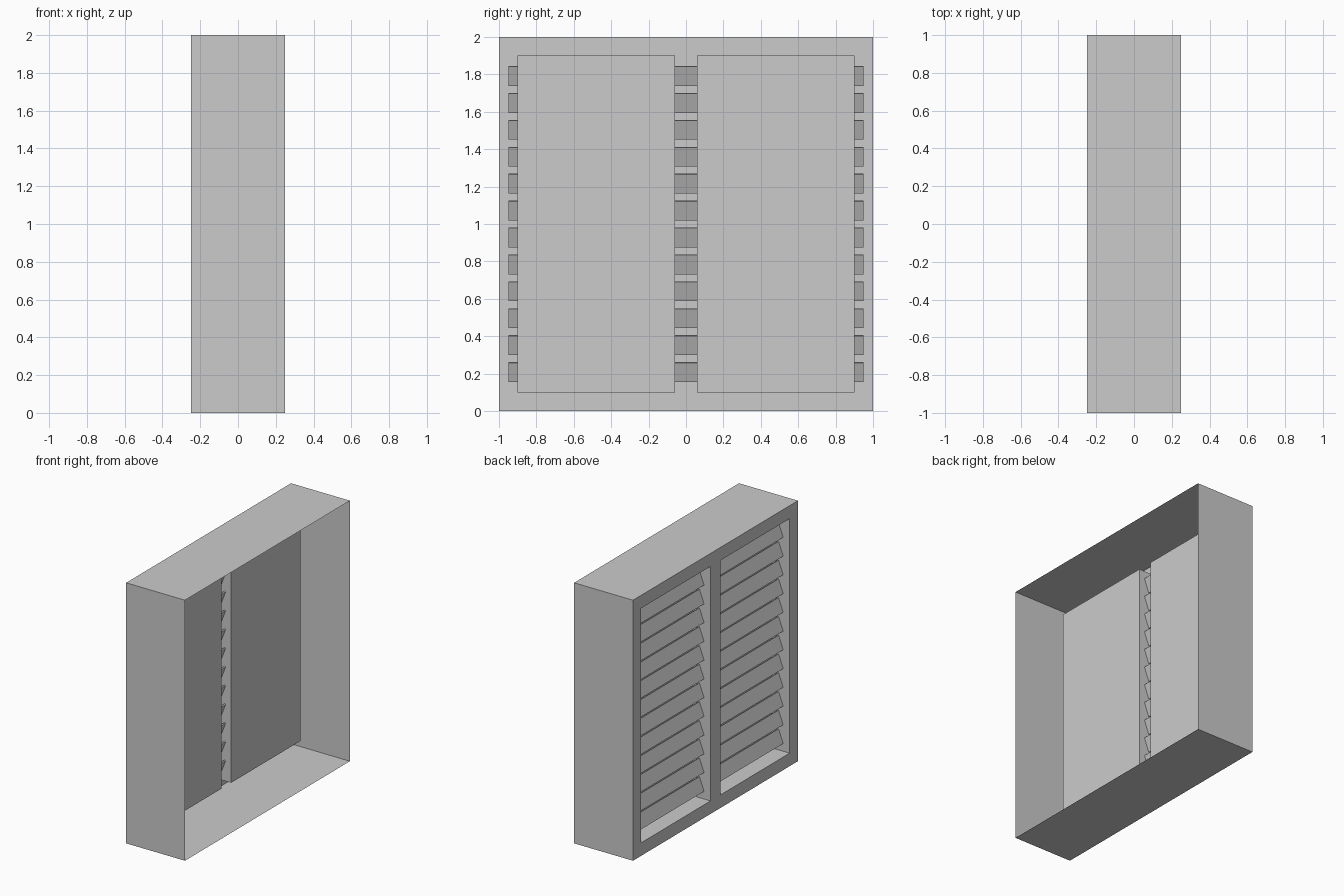
import bpy, bmesh, math
from mathutils import Matrix, Vector

if "Cube" in bpy.data.objects:
    bpy.data.objects.remove(bpy.data.objects["Cube"])


def add_object(name, bm):
    mesh = bpy.data.meshes.new(name)
    bm.to_mesh(mesh)
    bm.free()
    obj = bpy.data.objects.new(name, mesh)
    bpy.context.collection.objects.link(obj)
    return obj


# Window frame: thin shell, face at x=-0.25, open towards +x
X_FACE, X_OPEN, RECESS = -0.25, 0.25, 0.15
ys = [-1, -0.9, -0.06, 0.06, 0.9, 1]
zs = [0, 0.1, 1.9, 2]
bm = bmesh.new()
grid = [[bm.verts.new((X_FACE, y, z)) for z in zs] for y in ys]
panes = []
for i in range(len(ys) - 1):
    for j in range(len(zs) - 1):
        f = bm.faces.new((grid[i][j], grid[i][j + 1],
                          grid[i + 1][j + 1], grid[i + 1][j]))
        if i in (1, 3) and j == 1:
            panes.append(f)

# Outer walls of the box
rim = [e for e in bm.edges if e.is_boundary]
ext = bmesh.ops.extrude_edge_only(bm, edges=rim)
for v in ext["geom"]:
    if isinstance(v, bmesh.types.BMVert):
        v.co.x = X_OPEN

# Two recessed panes behind the louvres
ext = bmesh.ops.extrude_discrete_faces(bm, faces=panes)
for f in ext["faces"]:
    bmesh.ops.translate(bm, verts=f.verts[:], vec=Vector((RECESS, 0, 0)))
bmesh.ops.recalc_face_normals(bm, faces=bm.faces[:])
bm.normal_update()
if min(bm.faces, key=lambda f: f.calc_center_median().x).normal.x > 0:
    bmesh.ops.reverse_faces(bm, faces=bm.faces[:])
add_object("window_frame", bm)

# Louvre slats running across both panes, outer edge tilted down
COUNT = 12
for k in range(COUNT):
    z = 0.2085 + k * (1.7915 - 0.2085) / (COUNT - 1)
    bm = bmesh.new()
    bmesh.ops.create_cube(bm, size=1, matrix=Matrix.Diagonal((0.01, 1.9, 0.11, 1)))
    slat = add_object(f"slat_{k + 1}", bm)
    slat.location = (-0.171, 0, z)
    slat.rotation_euler.y = math.radians(21)
